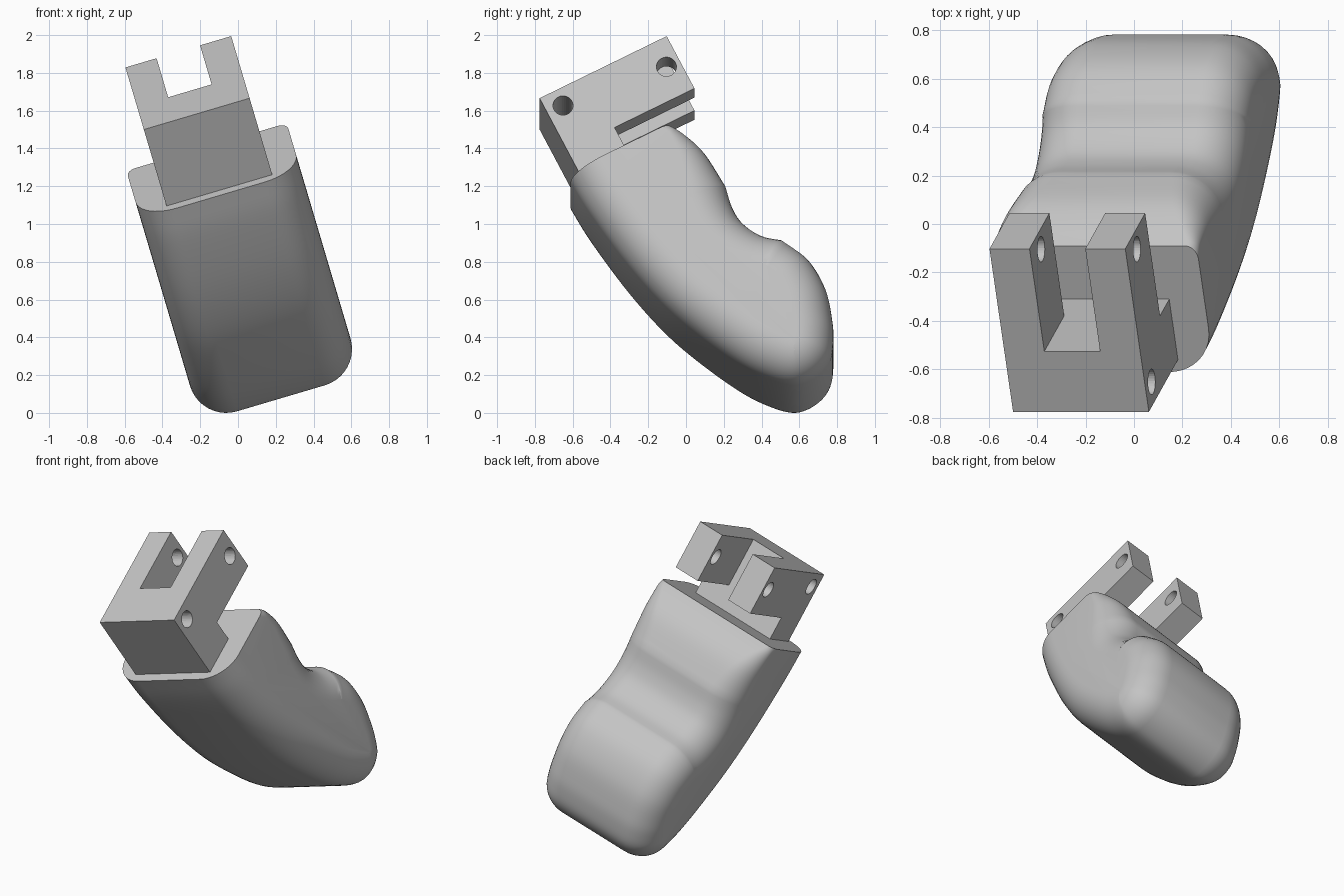
import bpy, bmesh, math
from mathutils import Matrix, Vector

cube = bpy.data.objects.get("Cube")
if cube:
    bpy.data.objects.remove(cube, do_unlink=True)

grey = bpy.data.materials.new("plain grey")
grey.use_nodes = True
COLOR = (0.55, 0.55, 0.55, 1)
grey.diffuse_color = COLOR
grey.node_tree.nodes["Principled BSDF"].inputs["Base Color"].default_value = COLOR

# The whole model leans sideways; the bracket is also pitched back.
MID = 0.24
LEAN = Matrix.Rotation(math.radians(-16.5), 4, 'Y') @ Matrix.Translation((MID, 0, 0))
CORNER = Vector((0, -0.775, 1.58))
PITCH = LEAN @ Matrix.Translation(CORNER) @ Matrix.Rotation(math.radians(27), 4, 'X')
CAP = -0.474


def make(name, bm, matrix, smooth=False):
    bmesh.ops.recalc_face_normals(bm, faces=bm.faces)
    bm.transform(matrix)
    mesh = bpy.data.meshes.new(name)
    bm.to_mesh(mesh)
    bm.free()
    mesh.materials.append(grey)
    ob = bpy.data.objects.new(name, mesh)
    bpy.context.scene.collection.objects.link(ob)
    if smooth:
        bpy.ops.object.select_all(action='DESELECT')
        ob.select_set(True)
        bpy.context.view_layer.objects.active = ob
        bpy.ops.object.shade_smooth_by_angle(angle=math.radians(32))
    return ob


def extrude(outline, half):
    """Prism from a side outline, centred across the width."""
    bm = bmesh.new()
    face = bm.faces.new([bm.verts.new((-half, a, b)) for a, b in outline])
    new = bmesh.ops.extrude_face_region(bm, geom=[face])["geom"]
    bmesh.ops.translate(bm, vec=(2 * half, 0, 0),
                        verts=[v for v in new if isinstance(v, bmesh.types.BMVert)])
    return bm


def cut(target, cutter):
    mod = target.modifiers.new("cut", 'BOOLEAN')
    mod.operation, mod.solver, mod.object = 'DIFFERENCE', 'EXACT', cutter
    cutter.hide_render = True
    cutter.hide_set(True)


# Bracket: solid root with two arms reaching back
root, reach, thick = 0.28, 0.755, -0.324
bracket = make("bracket", extrude([(0, 0), (reach, 0), (reach, thick), (root, thick),
                                   (root, CAP), (0, CAP)], 0.292), PITCH)
cut(bracket, make("slot_cutter", extrude([(root, 0.1), (1, 0.1), (1, -0.6), (root, -0.6)], 0.12), PITCH))

# Pin holes through the root and the arms
for name, a, b in (("root_hole_cutter", 0.092, -0.092), ("arm_hole_cutter", 0.677, -0.15)):
    ring = [(a + 0.053 * math.cos(k * math.tau / 32), b + 0.053 * math.sin(k * math.tau / 32))
            for k in range(32)]
    cut(bracket, make(name, extrude(ring, 0.5), PITCH))


# Grip: side outline in three smooth runs that meet at soft creases
def spline(points, steps=5):
    pts = [Vector(p) for p in points]
    pts = [2 * pts[0] - pts[1]] + pts + [2 * pts[-1] - pts[-2]]
    out = []
    for p0, p1, p2, p3 in zip(pts, pts[1:], pts[2:], pts[3:]):
        for k in range(steps):
            t = k / steps
            out.append(0.5 * (2 * p1 + (p2 - p0) * t + (2 * p0 - 5 * p1 + 4 * p2 - p3) * t ** 2
                              + (3 * p1 - p0 - 3 * p2 + p3) * t ** 3))
    return out


front_and_heel = spline([(-.74, 1.36), (-.61, 1.13), (-.5, .945), (-.3, .665), (-.1, .435),
                         (.1, .26), (.3, .115), (.45, .04), (.56, .01), (.64, .025), (.715, .075),
                         (.765, .15), (.78, .25), (.775, .36), (.74, .53), (.65, .69), (.51, .8)])
neck = spline([(.51, .8), (.4, .825), (.3, .895), (.245, .985), (.21, 1.1)])
shoulder = spline([(.21, 1.1), (.1, 1.265), (0, 1.35), (-.09, 1.397), (-.2, 1.44)])
outline = front_and_heel + neck + shoulder + [Vector((-.2, 1.44))]

# Edge rounding shrinks towards the back of the cap
start = len(front_and_heel) + len(neck)
radius = [0.2 if i < start else max(0.05, 0.2 - 0.15 * (i - start) / 14)
          for i in range(len(outline))]
inward = []
for i in range(len(outline)):
    t = outline[min(i + 2, len(outline) - 1)] - outline[max(i - 2, 0)]
    inward.append(Vector((-t.y, t.x)).normalized())

bm = bmesh.new()
HALF, STEPS = 0.443, 10
layers = []
for side in (-1, 1):
    for k in range(STEPS + 1):
        ang = (STEPS - k if side < 0 else k) / STEPS * math.pi / 2
        layer = []
        for p, n, r in zip(outline, inward, radius):
            q = p + n * r * (1 - math.cos(ang))
            layer.append(bm.verts.new((side * (HALF - r + r * math.sin(ang)), q.x, q.y)))
        layers.append(layer)
for a, b in zip(layers, layers[1:]):
    for i in range(len(a)):
        j = (i + 1) % len(a)
        bm.faces.new((a[i], a[j], b[j], b[i]))
bm.faces.new(layers[0])
bm.faces.new(layers[-1])

# Flat cap under the bracket
pitch = math.radians(27)
normal = Vector((0, -math.sin(pitch), math.cos(pitch)))
res = bmesh.ops.bisect_plane(bm, geom=bm.verts[:] + bm.edges[:] + bm.faces[:], dist=1e-5,
                             plane_co=CORNER + normal * CAP, plane_no=normal, clear_outer=True)
bmesh.ops.holes_fill(bm, edges=[e for e in bm.edges if e.is_boundary], sides=0)
make("grip", bm, LEAN, smooth=True)
